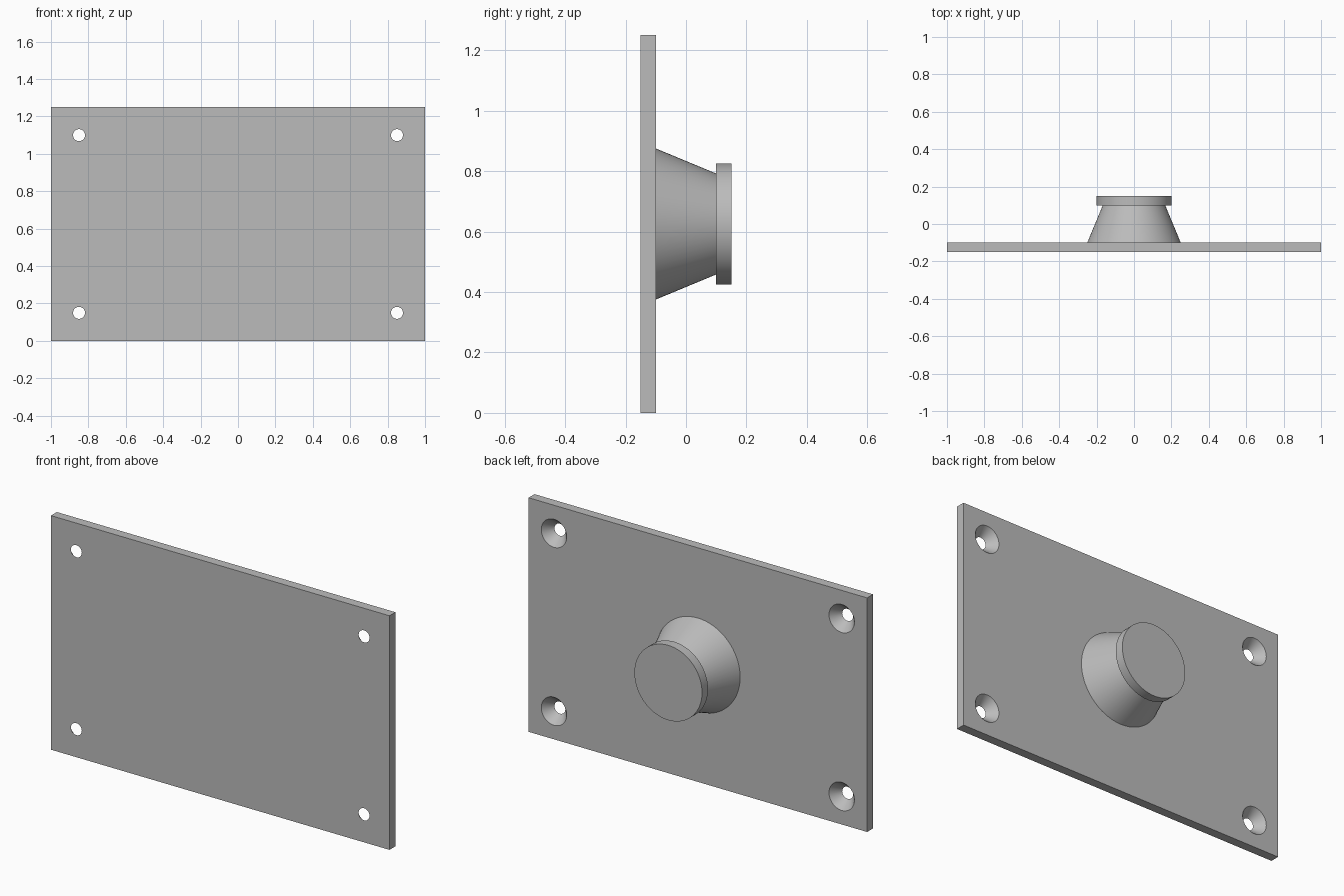
import bpy
from math import pi, radians

if "Cube" in bpy.data.objects:
    bpy.data.objects.remove(bpy.data.objects["Cube"])

FRONT, BACK = -0.15, -0.10      # faces of the plate
WIDTH, HEIGHT = 2.0, 1.25
MID = HEIGHT / 2
MARGIN = 0.15                   # hole distance from the edges

metal = bpy.data.materials.new("plain grey")
metal.use_nodes = True
grey = (0.5, 0.5, 0.5, 1)
metal.diffuse_color = grey
metal.node_tree.nodes["Principled BSDF"].inputs["Base Color"].default_value = grey


def cone_y(name, r_front, r_back, y0, y1, x, z):
    """Truncated cone lying along y."""
    bpy.ops.mesh.primitive_cone_add(
        vertices=64, radius1=r_front, radius2=r_back, depth=y1 - y0,
        location=(x, (y0 + y1) / 2, z), rotation=(-pi / 2, 0, 0))
    ob = bpy.context.object
    ob.name = name
    ob.data.materials.append(metal)
    return ob


def smooth(ob):
    bpy.ops.object.select_all(action='DESELECT')
    ob.select_set(True)
    bpy.context.view_layer.objects.active = ob
    bpy.ops.object.shade_smooth_by_angle(angle=radians(30))


# Mounting plate
bpy.ops.mesh.primitive_cube_add(size=1, location=(0, (FRONT + BACK) / 2, MID))
plate = bpy.context.object
plate.name = "mounting_plate"
plate.scale = (WIDTH, BACK - FRONT, HEIGHT)
bpy.ops.object.transform_apply(location=False, rotation=False, scale=True)
plate.data.materials.append(metal)

# Countersunk screw holes, wide at the back; the cutters overshoot both faces
R_FRONT, R_BACK, OVER = 0.032, 0.075, 0.01
flare = (R_BACK - R_FRONT) / (BACK - FRONT) * OVER
for x in (-WIDTH / 2 + MARGIN, WIDTH / 2 - MARGIN):
    for z in (MARGIN, HEIGHT - MARGIN):
        cutter = cone_y("hole_cutter", R_FRONT - flare, R_BACK + flare,
                        FRONT - OVER, BACK + OVER, x, z)
        cutter.hide_render = True
        cut = plate.modifiers.new("screw hole", 'BOOLEAN')
        cut.operation = 'DIFFERENCE'
        cut.solver = 'EXACT'
        cut.object = cutter
        bpy.context.view_layer.objects.active = plate
        bpy.ops.object.modifier_apply(modifier=cut.name)
        bpy.data.objects.remove(cutter)
smooth(plate)

# Knob: tapered neck and flat cap
smooth(cone_y("knob_neck", 0.25, 0.167, BACK, 0.10, 0, MID))
smooth(cone_y("knob_cap", 0.2, 0.2, 0.10, 0.15, 0, MID))
